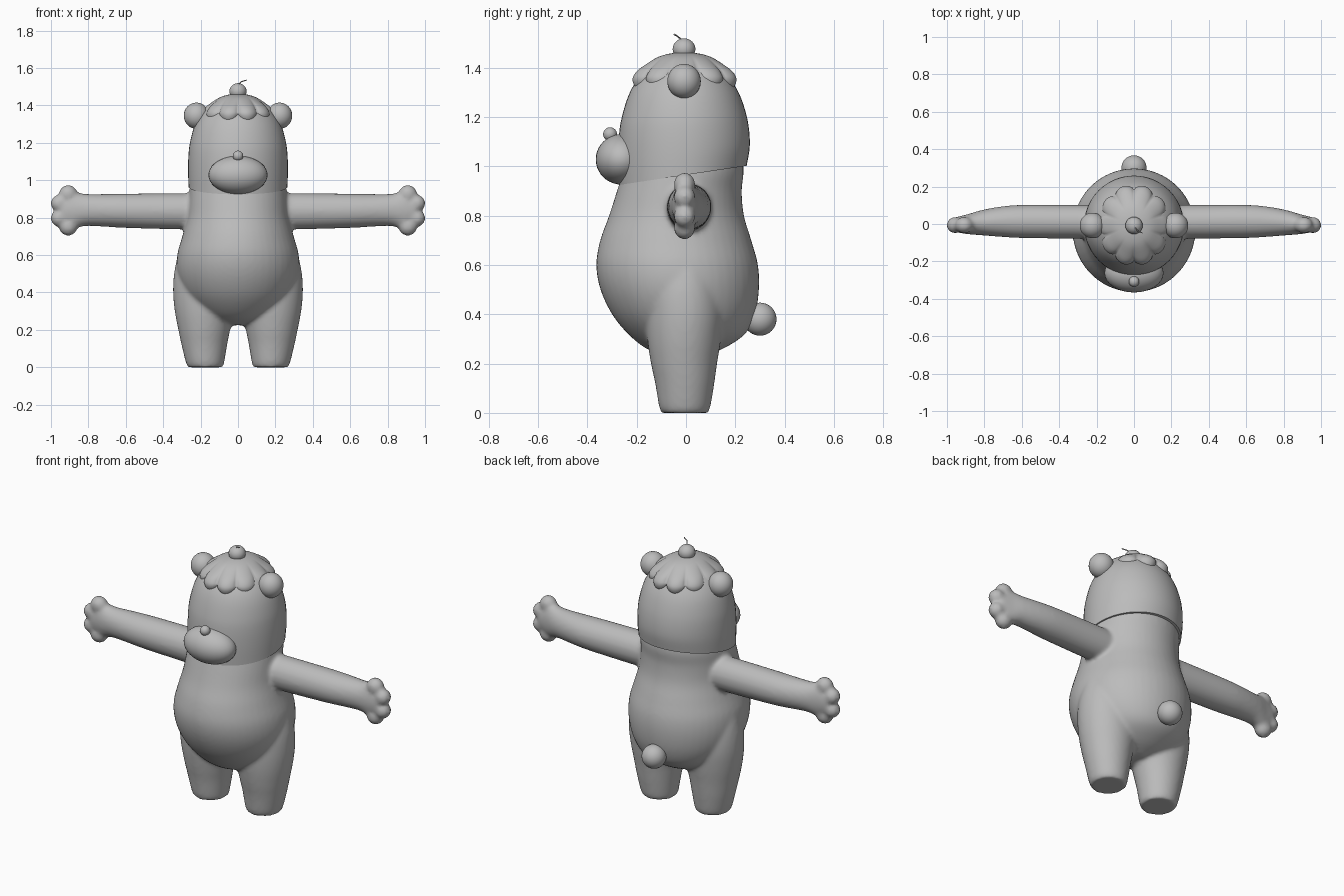
import bpy, bmesh, math
from mathutils import Vector, Matrix

if "Cube" in bpy.data.objects:
    bpy.data.objects.remove(bpy.data.objects["Cube"])

grey = bpy.data.materials.new("plain grey")
grey.diffuse_color = (0.5, 0.5, 0.5, 1)
grey.use_nodes = True
grey.node_tree.nodes["Principled BSDF"].inputs["Base Color"].default_value = grey.diffuse_color


def finish(name, bm):
    """Turn a bmesh into a smooth-shaded object."""
    bmesh.ops.recalc_face_normals(bm, faces=bm.faces)
    me = bpy.data.meshes.new(name)
    bm.to_mesh(me)
    bm.free()
    me.materials.append(grey)
    for p in me.polygons:
        p.use_smooth = True
    ob = bpy.data.objects.new(name, me)
    bpy.context.collection.objects.link(ob)
    return ob


def catmull(rows, steps):
    """Smoothly interpolate rows of ring values."""
    rows = [Vector(r) for r in rows]
    out = []
    for i in range(len(rows) - 1):
        a, b, c, d = rows[max(i - 1, 0)], rows[i], rows[i + 1], rows[min(i + 2, len(rows) - 1)]
        for s in range(steps):
            t = s / steps
            out.append(0.5 * (2 * b + (c - a) * t + (2 * a - 5 * b + 4 * c - d) * t * t
                              + (3 * b - a - 3 * c + d) * t ** 3))
    return out + [rows[-1]]


def skin(bm, rings):
    """Join closed rings of vertices and cap both ends."""
    n = len(rings[0])
    for r, s in zip(rings, rings[1:]):
        for k in range(n):
            bm.faces.new((r[k], r[(k + 1) % n], s[(k + 1) % n], s[k]))
    bm.faces.new(rings[0])
    bm.faces.new(rings[-1])


def loft(bm, rows, place, n=48, steps=4):
    """Oval rings given as (height, min u, max u, min v, max v)."""
    rings = []
    for h, u0, u1, v0, v1 in catmull(rows, steps):
        ring = []
        for k in range(n):
            a = 2 * math.pi * k / n
            u = (u0 + u1) / 2 + (u1 - u0) / 2 * math.cos(a)
            v = (v0 + v1) / 2 + (v1 - v0) / 2 * math.sin(a)
            ring.append(bm.verts.new(place(h, u, v)))
        rings.append(ring)
    skin(bm, rings)


def ball(bm, centre, radii):
    m = Matrix.Translation(centre) @ Matrix.Diagonal((*radii, 1))
    bmesh.ops.create_uvsphere(bm, u_segments=32, v_segments=20, radius=1, matrix=m)


def ball_object(name, centre, radii):
    bm = bmesh.new()
    ball(bm, centre, radii)
    return finish(name, bm)


# Body: torso, legs, arms and paws fused into one soft skin
bm = bmesh.new()
torso = [(0.225, -0.06, 0.06, -0.07, 0.06), (0.26, -0.16, 0.16, -0.16, 0.15),
         (0.32, -0.24, 0.24, -0.235, 0.24), (0.40, -0.295, 0.295, -0.30, 0.28),
         (0.50, -0.325, 0.325, -0.347, 0.296), (0.60, -0.325, 0.325, -0.364, 0.292),
         (0.70, -0.298, 0.298, -0.348, 0.265), (0.80, -0.272, 0.272, -0.312, 0.235),
         (0.90, -0.262, 0.262, -0.28, 0.226), (0.98, -0.255, 0.255, -0.255, 0.234),
         (1.06, -0.235, 0.235, -0.235, 0.225)]
loft(bm, torso, lambda h, u, v: (u, v, h))
leg = [(0.0, 0.08, 0.268, -0.10, 0.09), (0.03, 0.073, 0.28, -0.11, 0.10),
       (0.12, 0.058, 0.302, -0.125, 0.115), (0.20, 0.042, 0.319, -0.142, 0.126),
       (0.30, 0.02, 0.338, -0.157, 0.142), (0.40, 0.02, 0.347, -0.16, 0.15),
       (0.50, 0.04, 0.342, -0.15, 0.14), (0.60, 0.07, 0.322, -0.11, 0.11)]
arm = [(0.10, -0.08, 0.10, 0.735, 0.93), (0.35, -0.078, 0.102, 0.738, 0.93),
       (0.60, -0.075, 0.102, 0.745, 0.928), (0.72, -0.068, 0.092, 0.752, 0.926),
       (0.82, -0.06, 0.073, 0.755, 0.927), (0.89, -0.054, 0.052, 0.738, 0.94),
       (0.95, -0.045, 0.038, 0.765, 0.91)]
for side in (-1, 1):
    loft(bm, leg, lambda h, u, v: (side * u, v, h))
    loft(bm, arm, lambda h, u, v: (side * h, u, v))
    # four blunt fingers on each paw
    for x, z, r in ((0.908, 0.925, 0.050), (0.957, 0.876, 0.045),
                    (0.957, 0.797, 0.045), (0.908, 0.753, 0.050)):
        ball(bm, (side * x, -0.006, z), (r, 0.044, r))
body = finish("body", bm)
remesh = body.modifiers.new("fuse", 'REMESH')
remesh.mode = 'VOXEL'
remesh.voxel_size = 0.011
remesh.use_smooth_shade = True
soft = body.modifiers.new("soften", 'SMOOTH')
soft.factor = 0.5
soft.iterations = 7

# Head: rounded hood whose lower rim dips at the front
bm = bmesh.new()
head = [(0.965, -0.264, 0.264, -0.272, 0.246), (1.05, -0.267, 0.267, -0.275, 0.258),
        (1.13, -0.265, 0.265, -0.272, 0.257), (1.20, -0.257, 0.257, -0.260, 0.247),
        (1.28, -0.236, 0.236, -0.236, 0.222), (1.34, -0.205, 0.205, -0.205, 0.19),
        (1.39, -0.16, 0.16, -0.16, 0.15), (1.425, -0.10, 0.10, -0.10, 0.095),
        (1.437, -0.02, 0.02, -0.02, 0.02)]
loft(bm, head, lambda h, u, v: (u, v, h + 0.15 * v * max(0, 1 - (h - 0.965) / 0.2)))
for f in bm.faces:
    if len(f.verts) > 4 and f.calc_center_median().z < 1.1:
        for e in f.edges:
            e.smooth = False
finish("head", bm)

# Face, ears and tail
ball_object("muzzle", (0, -0.262, 1.028), (0.158, 0.104, 0.102))
ball_object("nose", (0, -0.308, 1.13), (0.028, 0.028, 0.028))
for side, label in ((-1, "left"), (1, "right")):
    ball_object(label + "_ear", (side * 0.222, -0.008, 1.345), (0.068, 0.068, 0.070))
ball_object("tail", (0, 0.30, 0.38), (0.067, 0.067, 0.067))

# Frosting cap: dome with ten plump scallops around the rim
bm = bmesh.new()
profile = [(0.02, 1.462), (0.25, 1.458), (0.5, 1.443), (0.75, 1.412), (0.92, 1.385),
           (1.0, 1.355), (0.96, 1.322), (0.86, 1.31), (0.72, 1.33)]
N = 120
rings = []
for r, z in catmull(profile, 3):
    ring = []
    for k in range(N):
        a = 2 * math.pi * k / N
        notch = 1 - abs(math.cos(5 * a)) ** 0.7
        weight = min(1, max(0, (r - 0.45) / 0.5))
        scale = r * (1 - 0.13 * weight * notch)
        lift = 0.025 * notch * max(0, min(1, (1.37 - z) / 0.05))
        ring.append(bm.verts.new((0.195 * scale * math.cos(a),
                                  -0.006 + 0.218 * scale * math.sin(a), z + lift)))
    rings.append(ring)
skin(bm, rings)
finish("frosting", bm)

# Cherry with a thin bent stem
ball_object("cherry", (0, -0.008, 1.475), (0.046, 0.046, 0.044))
cu = bpy.data.curves.new("cherry_stem", 'CURVE')
cu.dimensions = '3D'
cu.bevel_depth = 0.003
cu.bevel_resolution = 2
cu.use_fill_caps = True
sp = cu.splines.new('POLY')
path = [(0.005, -0.01, 1.505), (0.008, -0.022, 1.517), (0.02, -0.036, 1.528), (0.045, -0.048, 1.535)]
sp.points.add(len(path) - 1)
for pt, co in zip(sp.points, path):
    pt.co = (*co, 1)
cu.materials.append(grey)
bpy.context.collection.objects.link(bpy.data.objects.new("cherry_stem", cu))
